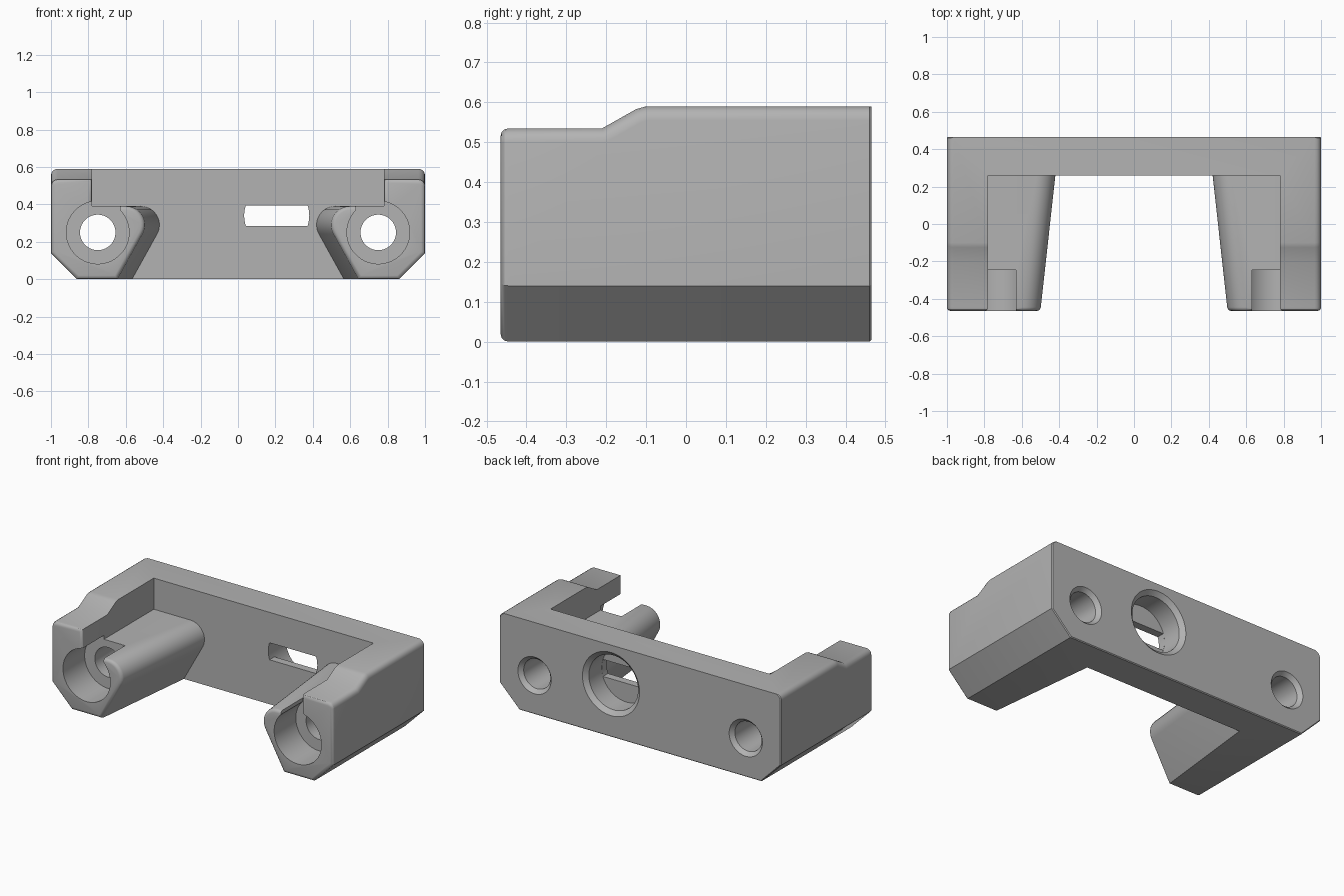
import bpy, bmesh, math
from mathutils import Vector

old = bpy.data.objects.get("Cube")
if old:
    bpy.data.objects.remove(old, do_unlink=True)

grey = bpy.data.materials.new("plain grey")
grey.use_nodes = True
colour = (0.45, 0.45, 0.45, 1)
grey.diffuse_color = colour
grey.node_tree.nodes["Principled BSDF"].inputs["Base Color"].default_value = colour


def loft(name, rings):
    """Closed solid through matching rings of 3D points."""
    bm = bmesh.new()
    loops = [[bm.verts.new(p) for p in ring] for ring in rings]
    for a, b in zip(loops, loops[1:]):
        for i in range(len(a)):
            j = (i + 1) % len(a)
            bm.faces.new((a[i], a[j], b[j], b[i]))
    bm.faces.new(loops[0])
    bm.faces.new(loops[-1])
    bmesh.ops.recalc_face_normals(bm, faces=bm.faces[:])
    mesh = bpy.data.meshes.new(name)
    bm.to_mesh(mesh)
    bm.free()
    obj = bpy.data.objects.new(name, mesh)
    bpy.context.collection.objects.link(obj)
    return obj


def prism(name, outline, y0, y1):
    return loft(name, [[(x, y, z) for x, z in outline] for y in (y0, y1)])


def bore(name, cx, cz, steps, sides=48):
    """Stepped round cutter along y, from (y, radius) pairs."""
    angles = [2 * math.pi * (i + 0.5) / sides for i in range(sides)]
    return loft(name, [[(cx + r * math.cos(a), y, cz + r * math.sin(a))
                        for a in angles] for y, r in steps])


def cut(target, cutter):
    cutter.hide_render = True
    mod = target.modifiers.new("cut", "BOOLEAN")
    mod.operation = "DIFFERENCE"
    mod.solver = "EXACT"
    mod.object = cutter
    deps = bpy.context.evaluated_depsgraph_get()
    mesh = bpy.data.meshes.new_from_object(target.evaluated_get(deps))
    target.modifiers.clear()
    target.data = mesh
    bpy.data.objects.remove(cutter, do_unlink=True)


def round_edges(target, rule, width, segments):
    """Bevel the edges whose end points pass the rule."""
    bm = bmesh.new()
    bm.from_mesh(target.data)
    edges = [e for e in bm.edges if e.calc_face_angle(0) > 0.2
             and rule(e.verts[0].co, e.verts[1].co)]
    bmesh.ops.bevel(bm, geom=edges, offset=width, segments=segments,
                    profile=0.5, affect="EDGES", clamp_overlap=True)
    bm.to_mesh(target.data)
    bm.free()


HALF, FRONT, BACK, TOP = 1.0, -0.465, 0.465, 0.59
WALL_Y, WALL_X, SHELF = 0.26, 0.78, 0.39

# Outer block: stepped side profile, lower corners sliced off
side = [(FRONT, 0), (BACK, 0), (BACK, TOP), (-0.1, TOP), (-0.125, 0.583),
        (-0.21, 0.535), (FRONT, 0.535)]
body = loft("bracket_body", [[(x, y, z) for y, z in side] for x in (-HALF, HALF)])
bm = bmesh.new()
bm.from_mesh(body.data)
for s in (-1, 1):
    cutting = bmesh.ops.bisect_plane(
        bm, geom=bm.verts[:] + bm.edges[:] + bm.faces[:],
        plane_co=(s * 0.86, 0, 0), plane_no=(s, 0, -1), clear_outer=True)
    rim = [e for e in cutting["geom_cut"] if isinstance(e, bmesh.types.BMEdge)]
    bmesh.ops.holes_fill(bm, edges=rim)
bmesh.ops.recalc_face_normals(bm, faces=bm.faces[:])
bm.to_mesh(body.data)
bm.free()

# Rounded top side edges and chamfered back rim
round_edges(body, lambda a, b: min(a.z, b.z) > 0.5 and abs(a.x - b.x) < 0.001
            and abs(a.y - b.y) > 0.01, 0.035, 4)
round_edges(body, lambda a, b: min(a.y, b.y) > BACK - 0.001
            and (a.z + b.z) / 2 < TOP - 0.005, 0.022, 1)


# Opening between the arms, narrowing toward the back
def opening(y, shift):
    arc = [math.radians(209 - 119 * i / 10) for i in range(11)]
    half = [(0.622, -0.1)]
    half += [(0.52 + 0.1 * math.cos(a), 0.29 + 0.1 * math.sin(a)) for a in arc]
    half = [(x + shift, z) for x, z in half] + [(WALL_X, SHELF), (WALL_X, 0.8)]
    return [(x, y, z) for x, z in half] + [(-x, y, z) for x, z in reversed(half)]


cut(body, loft("opening_cutter", [opening(-0.6, 0.095), opening(WALL_Y, 0)]))

# Rounded front rims and inner wall edges
round_edges(body, lambda a, b: max(a.y, b.y) < FRONT + 0.001, 0.02, 3)
round_edges(body, lambda a, b: max(abs(a.y - WALL_Y), abs(b.y - WALL_Y)) < 0.001
            and (max(a.z, b.z) < 0.001 or min(a.z, b.z) > TOP - 0.001), 0.018, 2)

# Counterbored screw holes with open slots above
for s in (-1, 1):
    cut(body, bore("screw_hole_cutter", s * 0.75, 0.25,
                   [(-0.6, 0.168), (-0.245, 0.168), (-0.245, 0.095),
                    (0.44, 0.095), (BACK, 0.118), (0.5, 0.15)]))
    x0, x1 = s * 0.63, s * 0.775
    cut(body, prism("slot_cutter", [(x0, 0.25), (x1, 0.25), (x1, 0.45), (x0, 0.45)],
                    -0.6, -0.246))

# Large round recess in the back, opening to the front as a narrow window
CX, CZ, R = 0.207, 0.34, 0.175
cut(body, bore("recess_cutter", CX, CZ,
               [(0.31, R), (0.44, R), (BACK, 0.203), (0.5, 0.24)]))
span = math.asin(0.055 / R)
window = [(CX + (R - 0.001) * math.cos(a), CZ + (R - 0.001) * math.sin(a))
          for base in (0, math.pi) for a in
          [base + span * (i / 4 - 1) for i in range(9)]]
cut(body, prism("window_cutter", window, 0.2, 0.35))

# Material and shading
body.data.materials.clear()
body.data.materials.append(grey)
for face in body.data.polygons:
    face.material_index = 0
bpy.ops.object.select_all(action="DESELECT")
body.select_set(True)
bpy.context.view_layer.objects.active = body
bpy.ops.object.shade_smooth_by_angle(angle=math.radians(30))
